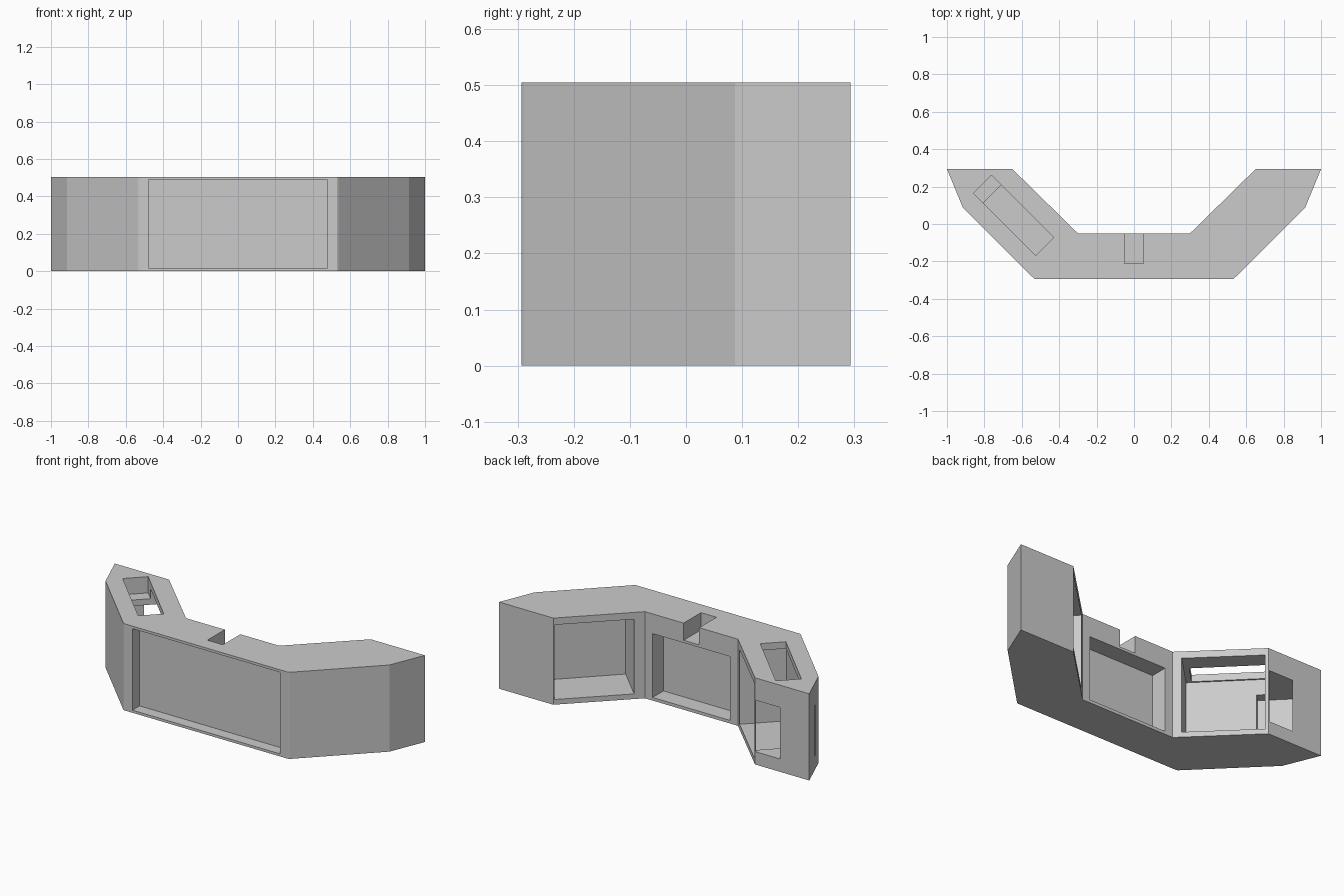
import bpy
import bmesh
import math
from mathutils import Matrix, Vector

cube = bpy.data.objects.get("Cube")
if cube:
    bpy.data.objects.remove(cube, do_unlink=True)

HEIGHT = 0.505

grey = bpy.data.materials.new("plain_grey")
grey.use_nodes = True
colour = (0.6, 0.6, 0.6, 1)
grey.diffuse_color = colour
grey.node_tree.nodes["Principled BSDF"].inputs["Base Color"].default_value = colour


def add_object(name, bm):
    bmesh.ops.recalc_face_normals(bm, faces=bm.faces)
    mesh = bpy.data.meshes.new(name)
    bm.to_mesh(mesh)
    bm.free()
    mesh.materials.append(grey)
    obj = bpy.data.objects.new(name, mesh)
    bpy.context.collection.objects.link(obj)
    return obj


def prism(name, outline, height):
    bm = bmesh.new()
    base = bm.faces.new([bm.verts.new((x, y, 0)) for x, y in outline])
    top = bmesh.ops.extrude_face_region(bm, geom=[base])["geom"]
    verts = [v for v in top if isinstance(v, bmesh.types.BMVert)]
    bmesh.ops.translate(bm, verts=verts, vec=(0, 0, height))
    return add_object(name, bm)


def box(name, xs, ys, zs, angle=0):
    """Box from ranges along its own axes, turned about the vertical axis."""
    spans = (xs, ys, zs)
    centre = Vector([(a + b) / 2 for a, b in spans])
    size = [b - a for a, b in spans]
    bm = bmesh.new()
    bmesh.ops.create_cube(bm, size=1, matrix=Matrix.Rotation(math.radians(angle), 4, "Z")
                          @ Matrix.Translation(centre) @ Matrix.Diagonal((*size, 1)))
    return add_object(name, bm)


# Angled body: left half of the plan, mirrored for the other half
half = [(0.53, -0.2935), (0.537, -0.289), (0.915, 0.087),
        (1, 0.2935), (0.65, 0.2935), (0.3, -0.05)]
body = prism("body", half + [(-x, y) for x, y in reversed(half)], HEIGHT)

cutters = [
    # Centre section openings
    box("front_recess", (-0.475, 0.475), (-0.4, -0.228), (0.015, 0.49)),
    box("back_recess", (-0.25, 0.25), (-0.15, 0.05), (0.018, 0.39)),
    box("cable_notch", (-0.05, 0.05), (-0.21, 0.05), (0.405, 0.6)),
    # Wing openings, square to the angled wings
    box("left_wing_recess", (0.235, 0.662), (-0.5, -0.1), (0.03, 0.465), 45),
    box("right_wing_pocket", (-0.5, -0.1), (0.223, 0.65), (0.03, 0.465), 45),
    box("top_slot", (-0.491, -0.354), (0.252, 0.723), (0.41, 0.6), 45),
    box("end_window", (-0.557, -0.257), (0.585, 0.781), (0.075, 0.375), 45),
]

# Carve the openings, then discard the cutters
bpy.context.view_layer.objects.active = body
for cutter in cutters:
    cutter.hide_render = True
    mod = body.modifiers.new(cutter.name, "BOOLEAN")
    mod.operation = "DIFFERENCE"
    mod.solver = "EXACT"
    mod.object = cutter
    bpy.ops.object.modifier_apply(modifier=mod.name)
    bpy.data.objects.remove(cutter, do_unlink=True)
